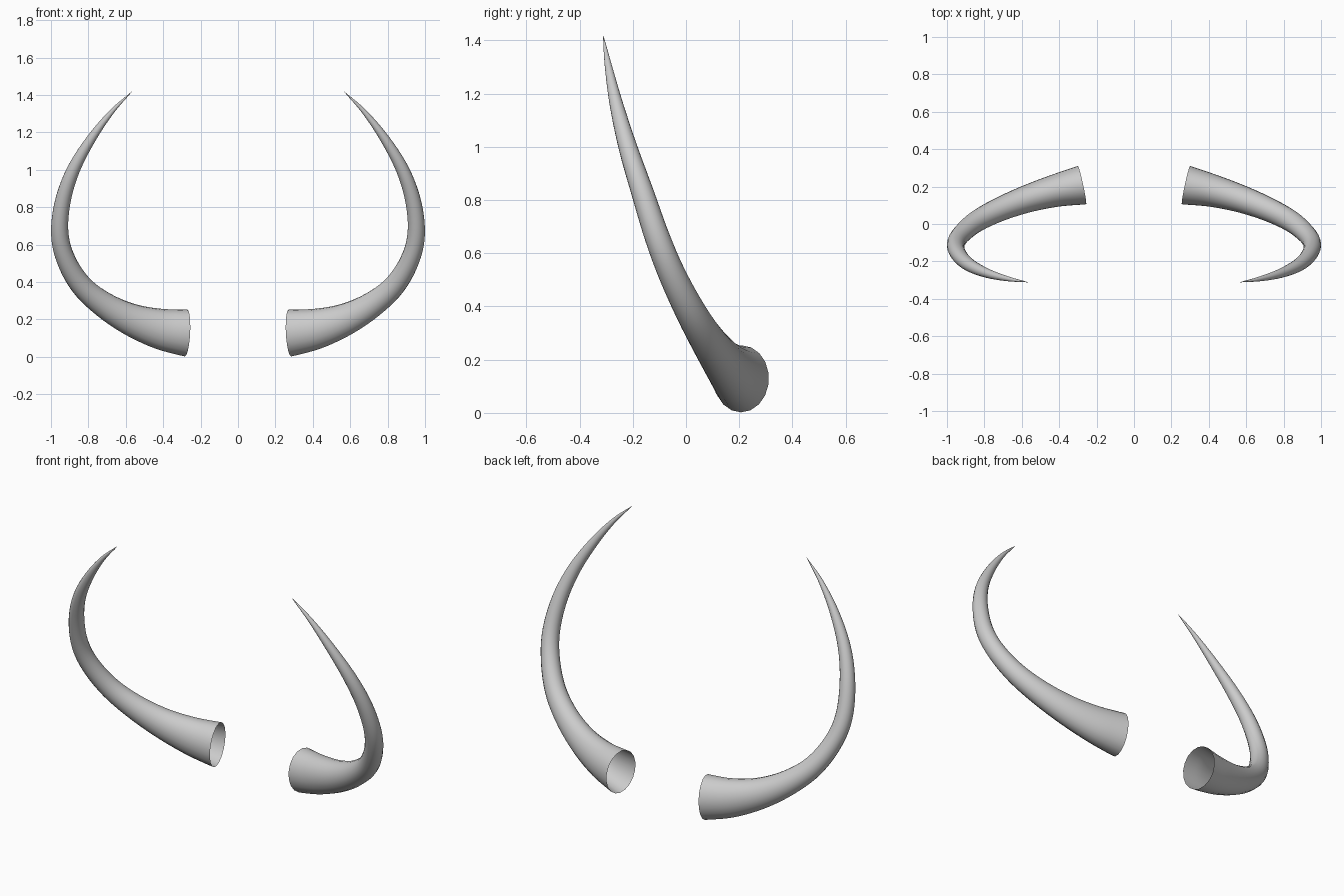
import bpy, bmesh, math
from mathutils import Vector

if "Cube" in bpy.data.objects:
    bpy.data.objects.remove(bpy.data.objects["Cube"])

SIDES, STEPS = 18, 5

# Horn spine: x, y, z, upright radius, sideways radius
spine = [Vector(p) for p in (
    (0.278, 0.208, 0.128, 0.126, 0.106),
    (0.42, 0.178, 0.150, 0.108, 0.088),
    (0.575, 0.133, 0.200, 0.086, 0.074),
    (0.72, 0.077, 0.280, 0.069, 0.064),
    (0.84, 0.015, 0.385, 0.058, 0.057),
    (0.92, -0.052, 0.520, 0.051, 0.051),
    (0.953, -0.108, 0.660, 0.047, 0.047),
    (0.937, -0.164, 0.830, 0.042, 0.042),
    (0.88, -0.219, 1.000, 0.035, 0.035),
    (0.785, -0.263, 1.165, 0.025, 0.025),
    (0.675, -0.293, 1.310, 0.013, 0.013),
    (0.567, -0.311, 1.418, 0.001, 0.001))]


def smooth_path(pts, steps):
    """Catmull-Rom through the spine, radii included."""
    ext = [2 * pts[0] - pts[1]] + pts + [2 * pts[-1] - pts[-2]]
    out = []
    for i in range(1, len(ext) - 2):
        a, b, c, d = ext[i - 1:i + 3]
        for s in range(steps):
            t = s / steps
            out.append(0.5 * (2 * b + (c - a) * t + (2 * a - 5 * b + 4 * c - d) * t * t
                              + (3 * b - a - 3 * c + d) * t ** 3))
    return out + [pts[-1]]


path = smooth_path(spine, STEPS)
centres = [Vector(p[:3]) for p in path]

# Sweep rings along the spine, carrying the frame without twist
bm = bmesh.new()
rings = []
up = Vector((0, 0, 1))
for i, (p, c) in enumerate(zip(path, centres)):
    tangent = (centres[min(i + 1, len(path) - 1)] - centres[max(i - 1, 0)]).normalized()
    if i == 0:
        tangent = Vector((0.977, -0.21, 0.05)).normalized()
    up = (up - tangent * up.dot(tangent)).normalized()
    side = tangent.cross(up)
    rings.append([bm.verts.new(c + up * p[3] * math.cos(a) + side * p[4] * math.sin(a))
                  for a in (2 * math.pi * k / SIDES for k in range(SIDES))])
for r0, r1 in zip(rings, rings[1:]):
    for k in range(SIDES):
        n = (k + 1) % SIDES
        bm.faces.new((r0[k], r0[n], r1[n], r1[k]))

# Pointed tip; the base stays open
bmesh.ops.pointmerge(bm, verts=rings[-1], merge_co=Vector((0.565, -0.312, 1.42)))
bmesh.ops.recalc_face_normals(bm, faces=bm.faces)
if sum(f.normal.dot(f.calc_center_median() - centres[0]) for f in bm.faces if f.calc_center_median().x < 0.3) < 0:
    bmesh.ops.reverse_faces(bm, faces=bm.faces)
for f in bm.faces:
    f.smooth = True

mesh = bpy.data.meshes.new("horns")
bm.to_mesh(mesh)
bm.free()
horns = bpy.data.objects.new("horns", mesh)
bpy.context.collection.objects.link(horns)

# Matching horn on the other side
mirror = horns.modifiers.new("mirror", 'MIRROR')
mirror.use_axis[0] = True
mirror.use_mirror_merge = False
